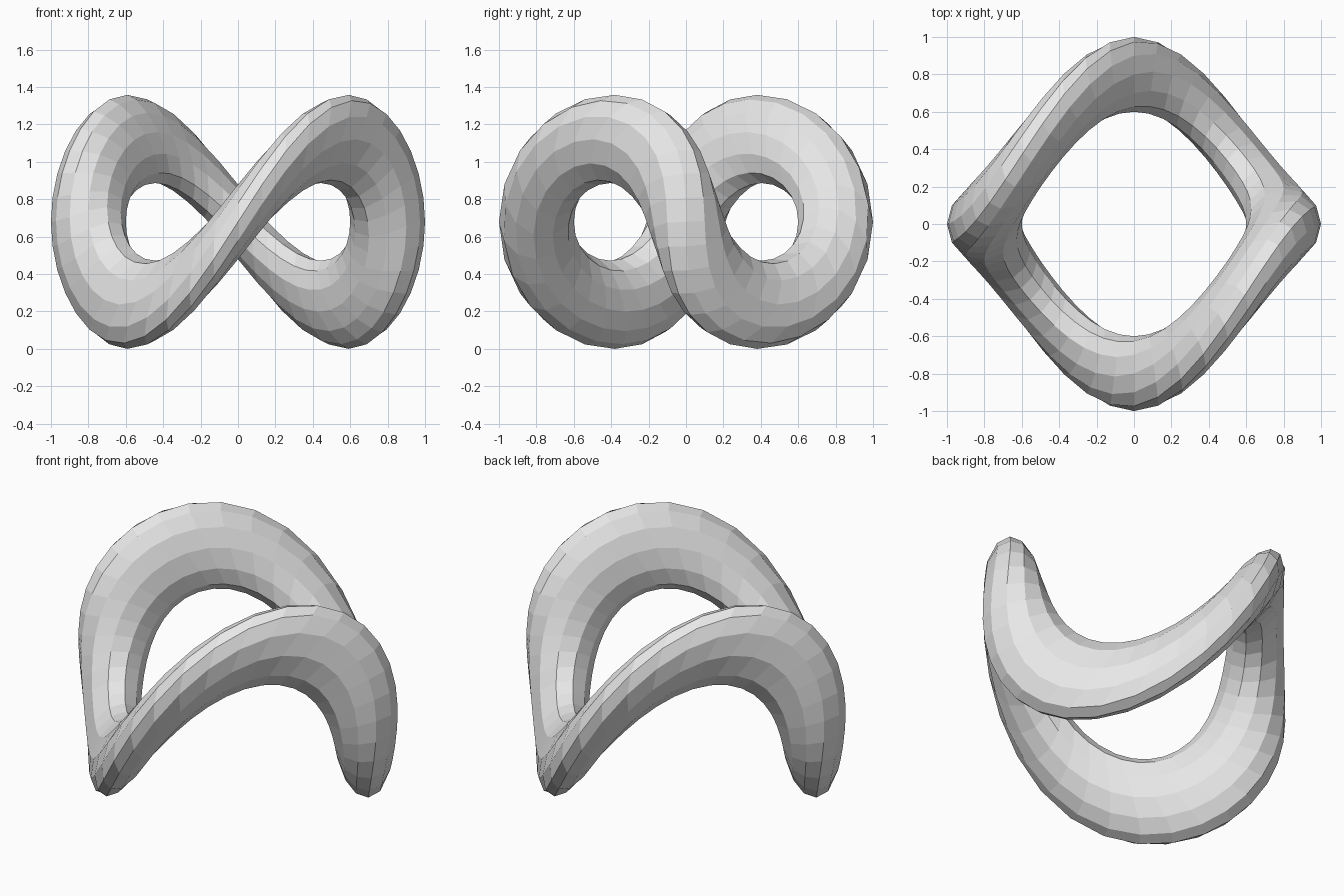
import bpy
import math

if "Cube" in bpy.data.objects:
    bpy.data.objects.remove(bpy.data.objects["Cube"])

# Ring: plain torus, outer radius 1, flat faces
bpy.ops.mesh.primitive_torus_add(major_radius=0.8, minor_radius=0.2,
                                 major_segments=48, minor_segments=12)
ring = bpy.context.object
ring.name = "twisted_ring"

# Half-turn twist about the x axis
TWIST = -math.pi / 2
for v in ring.data.vertices:
    x, y, z = v.co
    c, s = math.cos(TWIST * x), math.sin(TWIST * x)
    v.co = (x, y * c - z * s, y * s + z * c)

# Stand it on the ground
low = min(v.co.z for v in ring.data.vertices)
for v in ring.data.vertices:
    v.co.z -= low

# Flat shading and single grey colour
for p in ring.data.polygons:
    p.use_smooth = False
grey = bpy.data.materials.new("light grey")
grey.diffuse_color = (0.8, 0.8, 0.8, 1)
grey.use_nodes = True
grey.node_tree.nodes["Principled BSDF"].inputs["Base Color"].default_value = grey.diffuse_color
ring.data.materials.append(grey)
